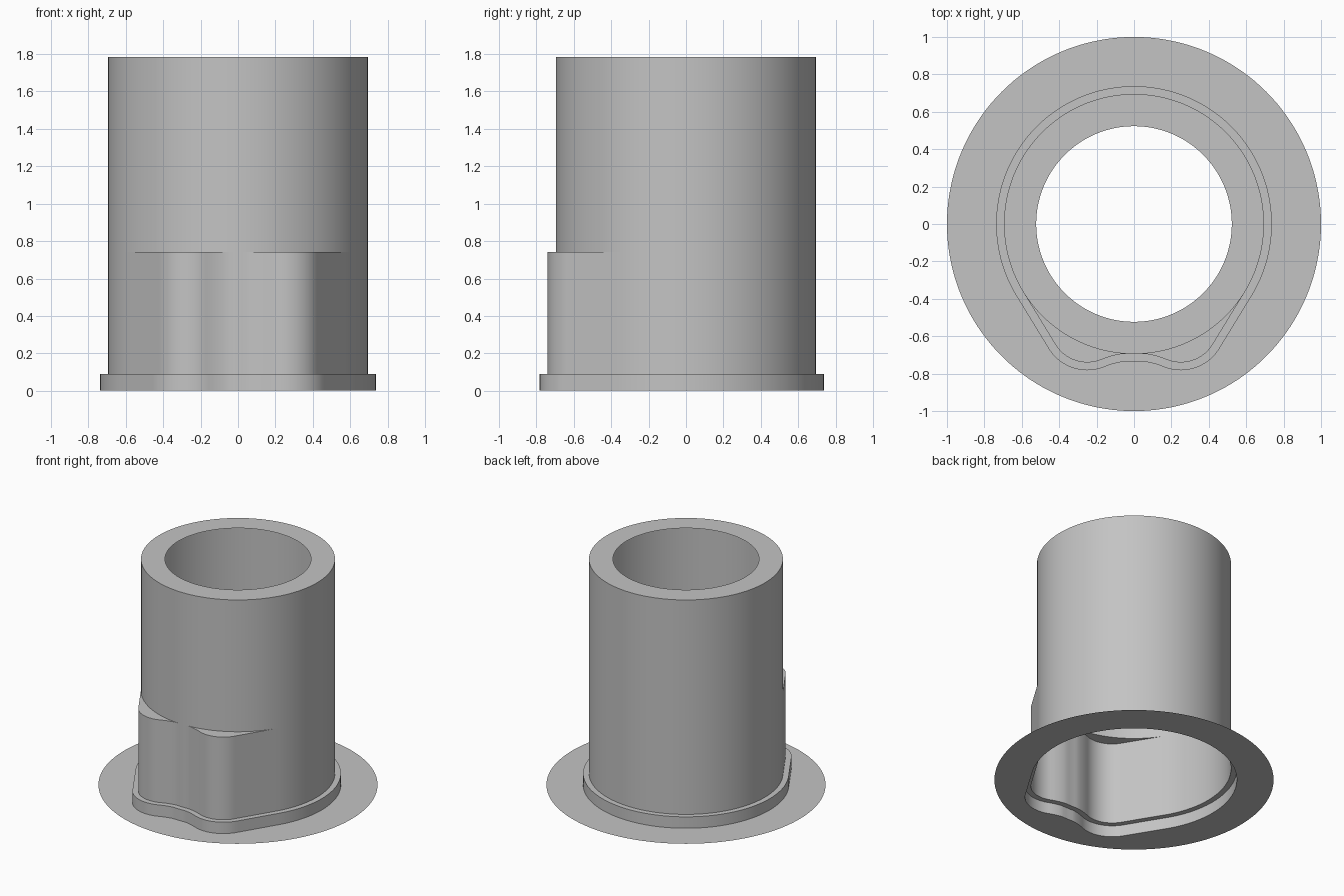
import bpy
import bmesh
from math import sin, cos, radians, degrees, atan2, pi
from mathutils import Vector

cube = bpy.data.objects.get("Cube")
if cube:
    bpy.data.objects.remove(cube, do_unlink=True)

grey = bpy.data.materials.new("plain grey")
grey.use_nodes = True
colour = (0.55, 0.55, 0.55, 1)
grey.diffuse_color = colour
grey.node_tree.nodes["Principled BSDF"].inputs["Base Color"].default_value = colour

R = 0.695          # body radius
LIP = 0.042        # width of the step around the foot
STEP_Z, LEDGE_Z, TOP_Z = 0.09, 0.743, 1.785


def arc(cx, cy, r, start, end, n):
    """Points on an arc, angles in degrees, both ends included."""
    angles = [radians(start + (end - start) * i / n) for i in range(n + 1)]
    return [Vector((cx + r * cos(a), cy + r * sin(a))) for a in angles]


def outline(offset=0.0):
    """Round body with two front lobes joined by a shallow dip."""
    r = R + offset
    dip_side = degrees(atan2(-0.6, -0.25))
    # right half: from the middle of the dip, round the lobe, up to the back
    half = arc(0, -1.14, 0.45 - offset, 90, dip_side + 180, 8)
    half += arc(0.25, -0.54, 0.2 + offset, dip_side, -30, 18)[1:]
    body = arc(0, 0, r, -30, 90, 48)
    a, b = half[-1], body[0]
    half += [a.lerp(b, i / 8) for i in range(1, 8)] + body
    # never fall inside the round body
    half = [p if p.length > r else p.normalized() * r for p in half]
    mirrored = [Vector((-p.x, p.y)) for p in reversed(half[1:-1])]
    return half + mirrored


def circle(points, r):
    """Project an outline onto a circle, point for point."""
    return [p.normalized() * r for p in points]


def loft(name, rings):
    """Skin a list of (points, height) rings into one open surface."""
    bm = bmesh.new()
    rows = [[bm.verts.new((p.x, p.y, z)) for p in pts] for pts, z in rings]
    for low, high in zip(rows, rows[1:]):
        n = len(low)
        for i in range(n):
            j = (i + 1) % n
            bm.faces.new((low[i], low[j], high[j], high[i]))
    bmesh.ops.remove_doubles(bm, verts=bm.verts, dist=1e-5)
    mesh = bpy.data.meshes.new(name)
    bm.to_mesh(mesh)
    bm.free()
    mesh.materials.append(grey)
    obj = bpy.data.objects.new(name, mesh)
    bpy.context.collection.objects.link(obj)
    bpy.ops.object.select_all(action="DESELECT")
    obj.select_set(True)
    bpy.context.view_layer.objects.active = obj
    bpy.ops.object.shade_smooth_by_angle(angle=pi / 6)
    return obj


foot, body = outline(LIP), outline()
tube = circle(body, R)

# Flat round flange, open in the shape of the foot
loft("flange", [(circle(foot, 1.0), 0), (foot, 0)])
# Low stepped foot
loft("foot_step", [(foot, 0), (foot, STEP_Z), (body, STEP_Z)])
# Lobed lower wall with the ledge on top of the lobes
loft("lobed_wall", [(body, STEP_Z), (body, LEDGE_Z), (tube, LEDGE_Z)])
# Upper round wall and flat top rim around the opening
loft("upper_wall", [(tube, LEDGE_Z), (tube, TOP_Z), (circle(body, 0.523), TOP_Z)])
